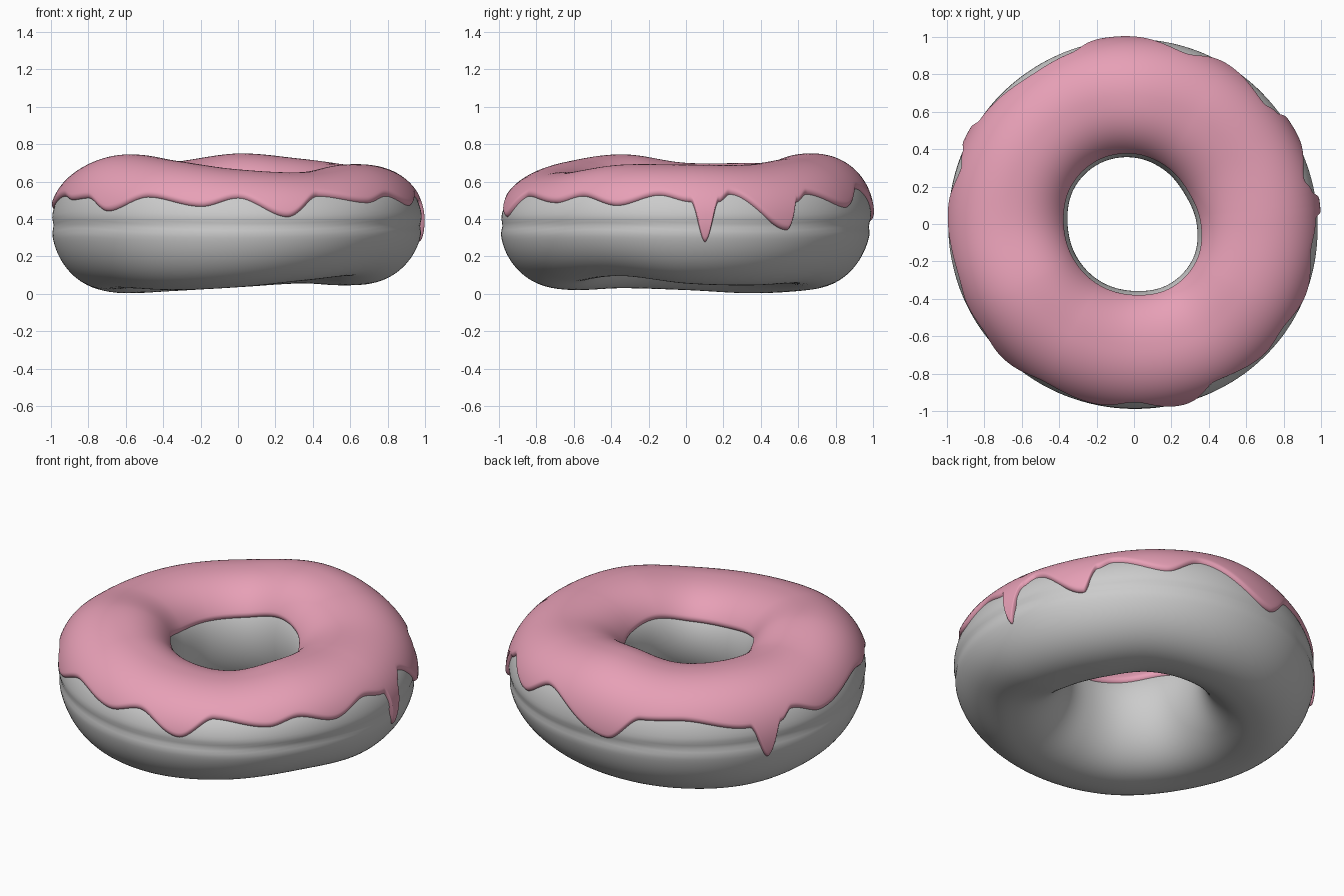
import bpy, math

if "Cube" in bpy.data.objects:
    bpy.data.objects.remove(bpy.data.objects["Cube"])

# Body measurements every 30 degrees, counter-clockwise from +x
TOP = [.69, .69, .722, .75, .705, .70, .70, .745, .71, .665, .65, .69]
BOTTOM = [.055, .045, .055, .035, .015, .003, .02, .03, .02, .035, .07, .095]
HOLE = [.335, .315, .33, .355, .372, .372, .355, .353, .355, .358, .372, .365]
RIM = [.985, .98, .985, .99, .995, .998, .997, .995, .993, .992, .998, .995]
# Wavy lower edge of the icing: (angle, height)
EDGE = [(1.5, .49), (6, .275), (10.5, .49), (14.5, .53), (33.5, .34), (38, .49), (43, .53),
        (60.5, .46), (73, .56), (99, .385), (110, .515), (123, .52), (146, .46),
        (152, .27), (157, .46), (162, .51), (174, .45), (198, .52), (206, .50),
        (215, .51), (225.6, .44), (240, .515), (258.5, .465), (270, .51),
        (285.5, .41), (297, .52), (315, .485), (325, .52), (338, .47), (351.4, .525)]
THICK = 0.025
SKEW_IN, SKEW_OUT = 0.025, 0.02   # how far the tube bulges upward on each side
POWER_IN, POWER_OUT = 0.85, 0.95  # below 1 makes that side fuller


def ring_value(table, deg):
    """Smooth periodic interpolation of evenly spaced values."""
    n = len(table)
    x = (deg % 360) / 360 * n
    i = int(x)
    f = x - i
    a, b, c, d = (table[(i + k) % n] for k in (-1, 0, 1, 2))
    return b + .5 * f * (c - a + f * (2*a - 5*b + 4*c - d + f * (3*(b - c) + d - a)))


def edge_height(deg):
    keys = [(EDGE[-1][0] - 360, EDGE[-1][1])] + EDGE + [(EDGE[0][0] + 360, EDGE[0][1])]
    for (a, za), (b, zb) in zip(keys, keys[1:]):
        if a <= deg <= b:
            f = (deg - a) / (b - a)
            return za + (zb - za) * f * f * (3 - 2 * f)


def section(deg):
    """Centre radius, centre height, half width and half height of the tube."""
    top, bot = ring_value(TOP, deg) - THICK, ring_value(BOTTOM, deg)
    rin, rout = ring_value(HOLE, deg), ring_value(RIM, deg)
    return (rin + rout) / 2, (top + bot) / 2, (rout - rin) / 2, (top - bot) / 2


def profile(sec, phi):
    """Skewed, rounded-out oval cross-section: radius and height."""
    rc, zc, w, h = sec
    c, s = math.cos(phi), math.sin(phi)
    skew, power = (SKEW_OUT, POWER_OUT) if c > 0 else (SKEW_IN, POWER_IN)
    return rc + w * math.copysign(abs(c) ** power, c), zc + h * s + skew * c * c


def point(deg, sec, phi, off):
    r, z = profile(sec, phi)
    r0, z0 = profile(sec, phi - .01)
    r1, z1 = profile(sec, phi + .01)
    k = off / math.hypot(r1 - r0, z1 - z0)
    r, z = r + (z1 - z0) * k, z - (r1 - r0) * k
    t = math.radians(deg)
    return (r * math.cos(t), r * math.sin(t), z)


def dough_row(deg):
    sec = section(deg)
    row = []
    for j in range(96):
        phi = 2 * math.pi * j / 96
        z = profile(sec, phi)[1]
        # shallow groove around the outside
        groove = -.011 * math.exp(-((z - .365) / .03) ** 2) if math.cos(phi) > 0 else 0
        row.append(point(deg, sec, phi, groove))
    return row


def outer_angle(sec, z):
    """Angle on the outside of the cross-section that lies at height z."""
    a, b = -1.2, 1.4
    for _ in range(30):
        m = (a + b) / 2
        a, b = (m, b) if profile(sec, m)[1] < z else (a, m)
    return a


def icing_row(deg):
    sec = section(deg)
    lo = outer_angle(sec, edge_height(deg))
    hi = math.pi - math.asin(.45)
    lip = .03 / sec[3]
    # dense rounded lip at both ends, even spacing between
    rounds = [1 - math.cos(math.pi / 2 * i / 6) for i in range(7)]
    samples = [(lo + lip * f, f) for f in rounds]
    samples += [(lo + lip + (hi - lo - 2 * lip) * i / 40, 1) for i in range(1, 40)]
    samples += [(hi - lip * f, f) for f in reversed(rounds)]
    row = []
    for phi, f in samples:
        # thinner on the sides than on top
        thick = THICK * (.65 + .35 * max(0, math.sin(phi)))
        off = -.008 + (thick + .008) * math.sqrt(max(0, 1 - (1 - f) ** 2))
        row.append(point(deg, sec, phi, off))
    return row


def sweep(name, row_fn, steps, closed, mat):
    rows = [row_fn(360 * i / steps) for i in range(steps)]
    n = len(rows[0])
    verts = [p for row in rows for p in row]
    faces = []
    for i in range(steps):
        a, b = i * n, (i + 1) % steps * n
        for j in range(n if closed else n - 1):
            k = (j + 1) % n
            faces.append((a + j, b + j, b + k, a + k))
    mesh = bpy.data.meshes.new(name)
    mesh.from_pydata(verts, [], faces)
    mesh.polygons.foreach_set("use_smooth", [True] * len(faces))
    mesh.materials.append(mat)
    mesh.update()
    obj = bpy.data.objects.new(name, mesh)
    bpy.context.collection.objects.link(obj)
    return obj


def material(name, rgb):
    m = bpy.data.materials.new(name)
    m.diffuse_color = (*rgb, 1)
    m.use_nodes = True
    m.node_tree.nodes["Principled BSDF"].inputs["Base Color"].default_value = m.diffuse_color
    return m


# Dough ring and the dripping icing on top of it
sweep("dough", dough_row, 180, True, material("plain_grey", (.6, .6, .6)))
sweep("icing", icing_row, 900, False, material("pink_icing", (.80, .35, .47)))
